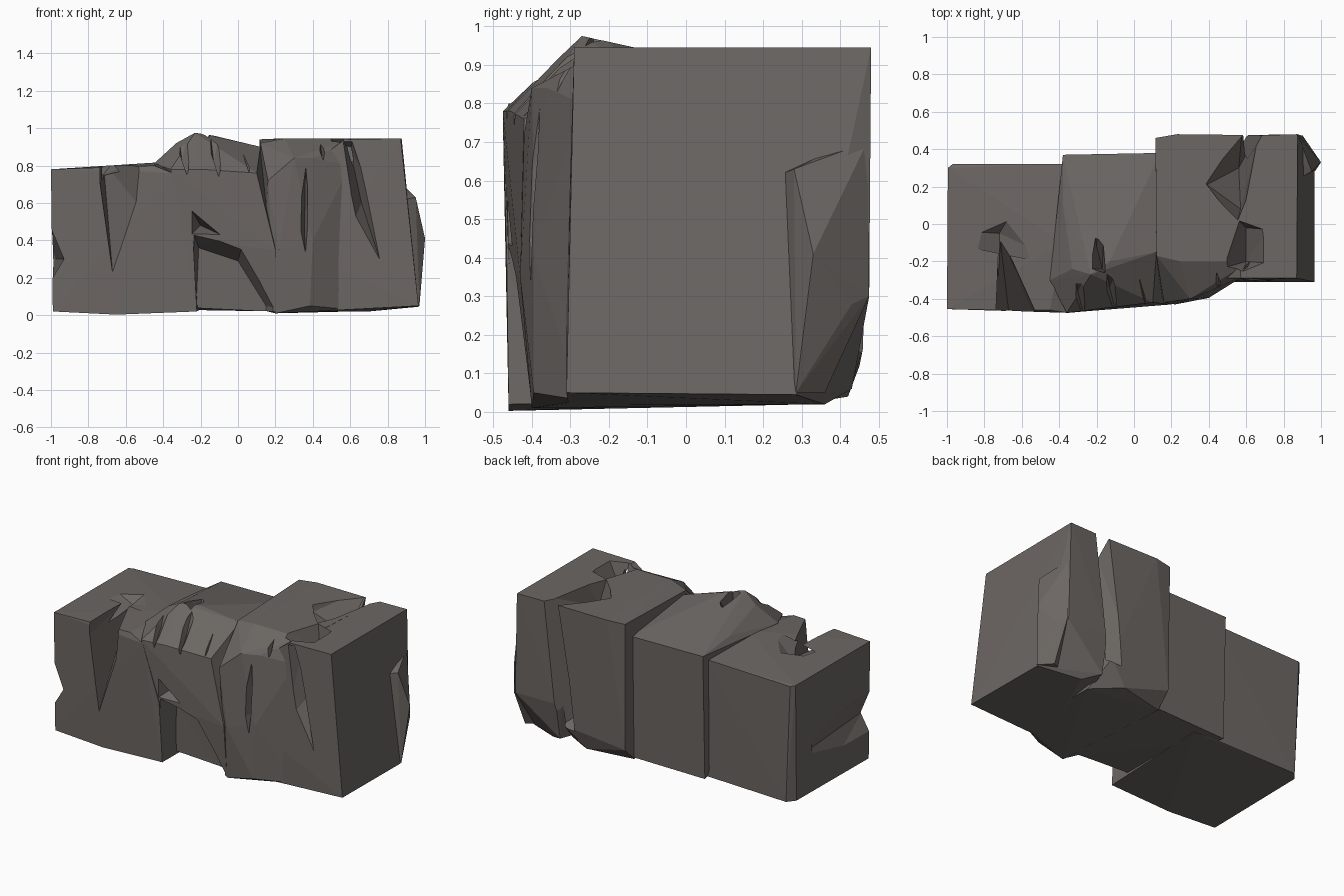
import bpy, bmesh

stone = bpy.data.materials.new("stone")
stone.diffuse_color = (0.15, 0.135, 0.125, 1)


def hull(name, points):
    """Faceted solid wrapped around a few corner points."""
    bm = bmesh.new()
    for p in points:
        bm.verts.new(p)
    bmesh.ops.convex_hull(bm, input=bm.verts[:])
    loose = [v for v in bm.verts if not v.link_faces]
    bmesh.ops.delete(bm, geom=loose, context='VERTS')
    bmesh.ops.recalc_face_normals(bm, faces=bm.faces[:])
    mesh = bpy.data.meshes.new(name)
    bm.to_mesh(mesh)
    bm.free()
    ob = bpy.data.objects.new(name, mesh)
    bpy.context.collection.objects.link(ob)
    mesh.materials.append(stone)
    return ob


def chip(name, points, *targets):
    """Break a hull-shaped piece out of the given blocks."""
    cutter = hull(name, points)
    cutter.hide_render = True
    cutter.hide_viewport = False
    for ob in targets:
        mod = ob.modifiers.new(name, 'BOOLEAN')
        mod.operation = 'DIFFERENCE'
        mod.solver = 'EXACT'
        mod.object = cutter
        bpy.context.view_layer.update()
        deps = bpy.context.evaluated_depsgraph_get()
        mesh = bpy.data.meshes.new_from_object(ob.evaluated_get(deps))
        ob.modifiers.clear()
        ob.data = mesh
    bpy.data.objects.remove(cutter)


# Low block on the left
left = hull("left_block", [
    (-1, -.455, .78), (-.995, .3, .78), (-.97, .32, .775), (-.72, -.46, .79),
    (-.45, -.46, .80), (-.38, .32, .79), (-.38, -.1, .82), (-.99, -.455, .02),
    (-.98, .27, .02), (-.94, .32, .02), (-.65, -.46, .003), (-.22, -.46, .02),
    (-.24, -.465, .4), (-.35, -.475, .76), (-.2, .3, .03), (-.38, .31, .03)])

# Humped block in the middle
middle = hull("middle_block", [
    (-.38, .37, .83), (.14, .38, .83), (-.38, .35, .03), (.14, .36, .04),
    (-.38, .1, .86), (-.23, -.27, .975), (-.13, -.2, .96), (.12, -.15, .90),
    (-.33, -.24, .92), (-.45, -.3, .81), (-.36, -.475, .78), (-.2, -.455, .78),
    (.1, -.42, .76), (-.24, -.46, .4), (.05, -.44, .42), (.2, -.43, .35),
    (.2, -.4, .02), (-.2, -.42, .04)])

# Tall block right of the middle
inner = hull("inner_right_block", [
    (.115, .46, .94), (.23, .48, .945), (.66, .475, .945), (.12, -.17, .92),
    (.25, -.2, .945), (.62, -.2, .945), (.4, -.22, .93), (.16, -.42, .72),
    (.3, -.4, .84), (.4, -.36, .84), (.4, -.395, .4), (.22, -.43, .35),
    (.385, -.395, .05), (.2, -.4, .01), (.12, -.3, .05), (.12, .45, .12),
    (.12, .36, .03), (.42, .42, .04), (.55, .46, .17), (.6, .3, .02),
    (.42, -.31, .02), (.6, -.27, .03), (.6, -.27, .8)])

# Outer block and its bulging rear corner
outer = hull("outer_right_block", [
    (.57, -.29, .94), (.87, -.29, .945), (.885, -.275, .69), (.965, -.31, .05),
    (.40, -.305, .02), (.42, -.31, .3), (.45, -.29, .85), (.54, .47, .945),
    (.875, .48, .945), (.88, .47, .7), (.89, .475, .3), (.965, .285, .045),
    (.7, .36, .02), (.6, .43, .06), (.6, .475, .3), (.88, .28, .64)])
bulge = hull("rear_corner_bulge", [
    (1, .33, .41), (.95, .28, .63), (.97, .285, .05), (.88, .36, .67),
    (.9, .475, .3), (.88, .47, .7), (.8, .3, .06), (.8, .2, .6),
    (.93, .43, .28), (.9, .36, .05)])

# Chip and dents in the left block
chip("wedge_chip", [
    (-.74, -.52, .9), (-.5, -.52, .84), (-.72, -.04, .82), (-.74, -.5, .7),
    (-.71, -.32, .62), (-.67, -.47, .22), (-.54, -.48, .6)], left)
chip("end_dent", [
    (-1.1, -.55, .7), (-1.1, -.55, .02), (-.93, -.47, .3), (-.975, .1, .3),
    (-1.1, .3, .7), (-1.1, .3, .02)], left)
chip("top_scrape", [
    (-.9, -.04, .83), (-.66, .05, .83), (-.5, -.15, .84), (-.72, -.05, .75),
    (-.72, -.3, .72)], left)

# Undercut running diagonally across the lower front
chip("undercut", [
    (-.26, -.6, .5), (.04, -.6, .44), (.28, -.6, .02), (.24, -.6, -.1),
    (-.25, -.6, -.1), (-.21, -.33, .36), (0, -.33, .29), (.15, -.32, .05),
    (.15, -.31, -.1), (-.23, -.31, -.1)], middle, inner)
chip("undercut_pocket", [
    (-.26, -.5, .58), (-.15, -.5, .46), (-.2, -.34, .48), (-.26, -.5, .42),
    (-.05, -.5, .41)], middle, left)

# Broken hollows on the top of the hump
for x, y, w, d in ((-.30, -.36, .09, .10), (-.13, -.34, .08, .11),
                   (.03, -.30, .08, .08), (-.2, -.12, .06, .06)):
    chip("hollow", [
        (x - w, y - .12, 1.1), (x + w, y - .16, 1.1), (x + w * .7, y + .13, 1.1),
        (x - w * .4, y + .17, 1.1), (x, y, .93 - d), (x + .03, y - .12, .84 - d)],
        middle)

# Grooves on the front of the inner block
chip("front_groove", [
    (.31, -.5, .45), (.37, -.5, .88), (.4, -.5, .5), (.37, -.5, .15),
    (.355, -.34, .45), (.36, -.33, .75)], inner)
chip("corner_notch", [
    (.4, -.5, 1), (.52, -.5, 1), (.47, -.5, .8), (.43, -.24, 1),
    (.45, -.27, .84)], inner, outer)

# Crack across the top, down the back and down the front
both = (inner, outer)
chip("crack_top_rear", [
    (.58, .52, 1), (.38, .22, 1), (.39, .21, .9), (.55, 0, 1), (.61, .15, 1),
    (.6, .35, 1), (.68, .52, 1), (.56, .3, .77), (.57, .08, .79)], *both)
chip("crack_top_front", [
    (.55, .03, 1), (.72, -.03, 1), (.72, -.21, 1), (.58, -.27, 1),
    (.46, -.24, 1), (.6, -.02, .8), (.6, -.2, .76)], *both)
chip("crack_back", [
    (.57, .55, .98), (.73, .55, .98), (.62, .35, .98), (.53, .35, .2),
    (.43, .55, .10), (.63, .55, .12)], *both)
chip("crack_front", [
    (.53, -.37, .97), (.62, -.37, .97), (.7, -.37, .72), (.78, -.33, .23),
    (.61, -.37, .48), (.66, -.2, .6), (.60, -.2, .88)], *both)
